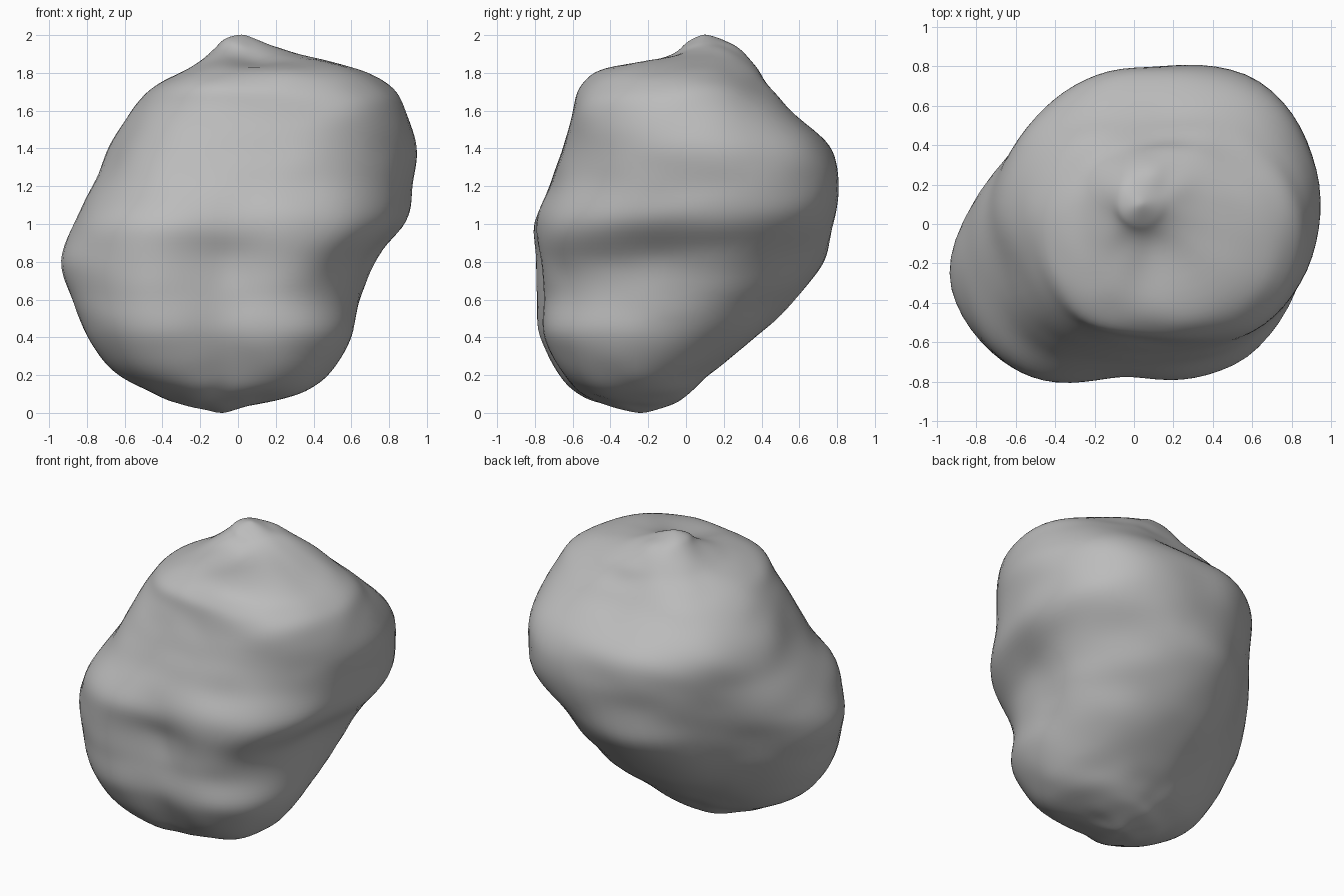
import bpy, bmesh
from math import sin, cos, pi, exp
from mathutils import Vector, noise

default = bpy.data.objects.get("Cube")
if default:
    bpy.data.objects.remove(default, do_unlink=True)

SEGMENTS = 72
STEPS = 7

# Cross-sections: height, centre x, centre y, then radii around from +x
sections = [
    (-.01, -.1, -.23, 0),
    (.03, -.09, -.24, .18),
    (.1, -.08, -.27, .45, .36, .29, .3, .38, .37, .29, .37),
    (.2, -.07, -.27, .57, .49, .4, .44, .59, .53, .37, .49),
    (.4, -.07, -.24, .68, .7, .62, .58, .73, .7, .49, .65),
    (.6, -.07, -.25, .7, .86, .84, .69, .82, .71, .49, .64),
    (.8, -.03, -.25, .72, .95, .99, .79, .92, .73, .49, .67),
    (1, 0, -.1, .89, 1.01, .86, .8, .87, .88, .67, .82),
    (1.2, .05, .03, .87, .93, .76, .76, .82, .87, .74, .84),
    (1.4, .1, .05, .85, .84, .7, .76, .79, .8, .7, .8),
    (1.6, .12, .02, .77, .66, .52, .63, .68, .68, .61, .75),
    (1.72, .12, 0, .69, .54, .43, .51, .57, .6, .55, .66),
    (1.82, .08, 0, .52, .43, .37, .37, .34, .38, .41, .53),
    (1.92, .06, .1, .19),
    (1.97, .03, .1, .1),
    (2, .03, .1, 0),
]

# Soft hollows and lumps: position, depth along the outward direction
dents = [
    ((-.6, -.22, 1.25), -.05),
    ((.7, -.15, .87), -.04),
    ((-.12, -.73, .85), -.02),
    ((.42, -.62, .78), -.03),
    ((.2, -.76, 1), .04),
    ((-.57, .42, 1.08), -.05),
    ((-.15, .74, 1.3), .03),
    ((.1, -.15, 1.85), -.06),
]


def spline(a, b, c, d, t):
    """Smooth curve through b and c."""
    return b + t / 2 * (c - a + t * (2 * a - 5 * b + 4 * c - d
                                     + t * (3 * (b - c) + d - a)))


def radius_at(radii, angle):
    """Radius of a closed section at an angle."""
    n = len(radii)
    pos = angle / (2 * pi) * n
    i = int(pos)
    return spline(*(radii[(i + k) % n] for k in (-1, 0, 1, 2)), pos - i)


def section_point(section, angle):
    z, cx, cy, *radii = section
    r = radius_at(radii, angle)
    return Vector((cx + r * cos(angle), cy + r * sin(angle), z))


def surface_point(level, t, angle):
    last = len(sections) - 1
    pts = [section_point(sections[min(max(level + k, 0), last)], angle)
           for k in (-1, 0, 1, 2)]
    return spline(*pts, t)


def weather(p):
    """Push a point in or out by the hollows and fine roughness."""
    out = (p - Vector((0, 0, 1))).normalized()
    push = sum(depth * exp(-(p - Vector(at)).length_squared / .04)
               for at, depth in dents)
    push += .015 * noise.noise(p * 3.5) + .01 * noise.noise(p * 8)
    return p + out * push


# Loft the sections into one closed skin
bm = bmesh.new()
levels = [(i, s / STEPS) for i in range(len(sections) - 1) for s in range(STEPS)][1:]
rings = [[bm.verts.new(weather(surface_point(i, t, 2 * pi * k / SEGMENTS)))
          for k in range(SEGMENTS)] for i, t in levels]
bottom = bm.verts.new(weather(section_point(sections[0], 0)))
top = bm.verts.new(weather(section_point(sections[-1], 0)))
for k in range(SEGMENTS):
    n = (k + 1) % SEGMENTS
    bm.faces.new((bottom, rings[0][n], rings[0][k]))
    bm.faces.new((top, rings[-1][k], rings[-1][n]))
    for low, high in zip(rings, rings[1:]):
        bm.faces.new((low[k], low[n], high[n], high[k]))
for _ in range(6):
    bmesh.ops.smooth_vert(bm, verts=bm.verts, factor=.5,
                          use_axis_x=True, use_axis_y=True, use_axis_z=True)

# Rest the stone on the ground
lowest = min(v.co.z for v in bm.verts)
bmesh.ops.translate(bm, verts=bm.verts, vec=(0, 0, -lowest))
bmesh.ops.triangulate(bm, faces=bm.faces)
bmesh.ops.recalc_face_normals(bm, faces=bm.faces)

mesh = bpy.data.meshes.new("boulder")
bm.to_mesh(mesh)
bm.free()
boulder = bpy.data.objects.new("boulder", mesh)
bpy.context.collection.objects.link(boulder)

# Grey stone
stone = bpy.data.materials.new("grey stone")
stone.use_nodes = True
colour = (.5, .5, .5, 1)
stone.diffuse_color = colour
stone.node_tree.nodes["Principled BSDF"].inputs["Base Color"].default_value = colour
mesh.materials.append(stone)

bpy.context.view_layer.objects.active = boulder
boulder.select_set(True)
bpy.ops.object.shade_smooth_by_angle()
